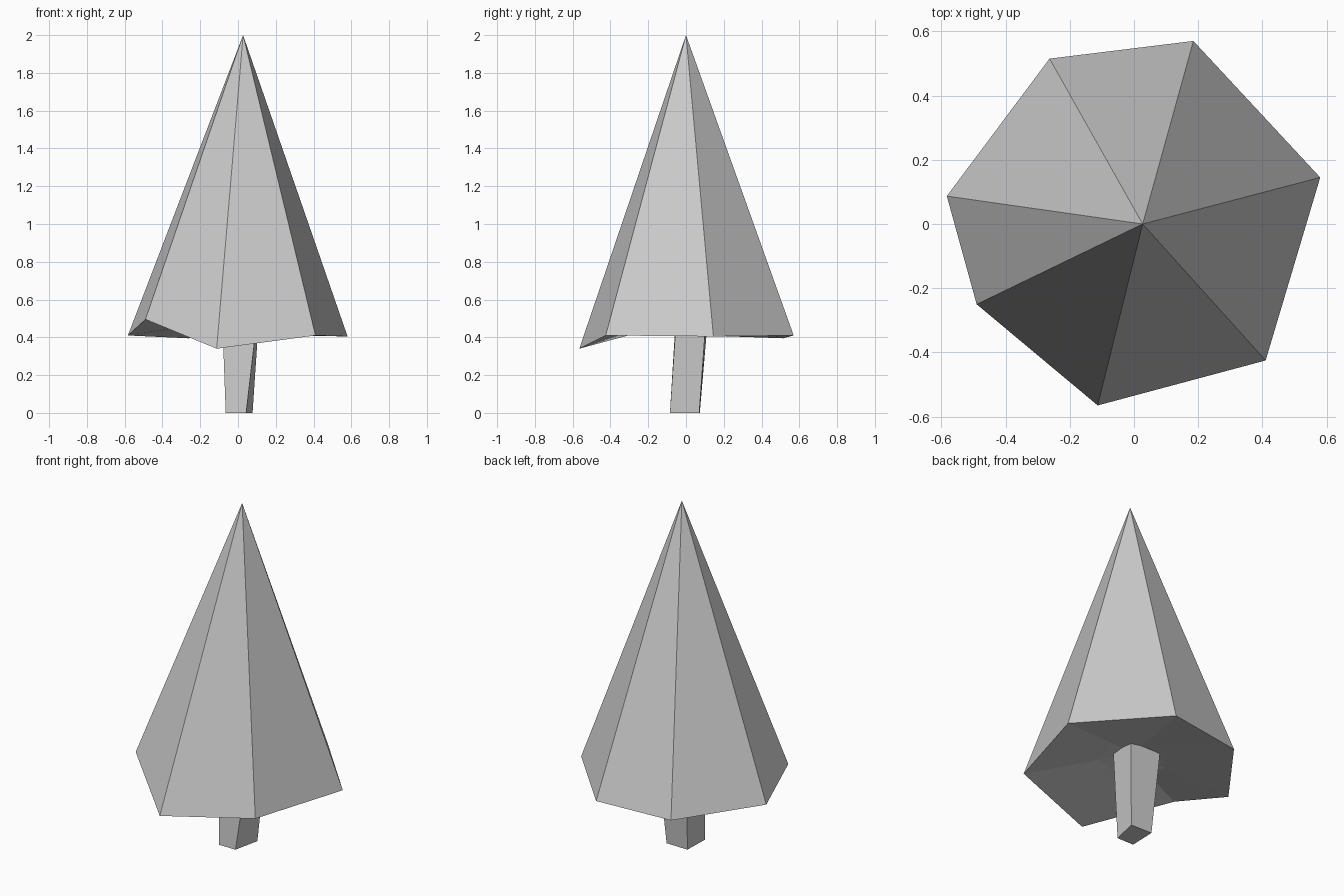
import bpy

if "Cube" in bpy.data.objects:
    bpy.data.objects.remove(bpy.data.objects["Cube"])


def build(name, verts, faces):
    mesh = bpy.data.meshes.new(name)
    mesh.from_pydata(verts, [], faces)
    mesh.update()
    obj = bpy.data.objects.new(name, mesh)
    bpy.context.collection.objects.link(obj)
    return obj


def bridge(a, b, n):
    """Quads between two rings of n points starting at indices a and b."""
    return [(a + i, a + (i + 1) % n, b + (i + 1) % n, b + i) for i in range(n)]


def fan(tip, start, n):
    return [(start + i, start + (i + 1) % n, tip) for i in range(n)]


# Foliage: uneven seven-sided cone with a shallow hollow underneath
rim = [(0.58, 0.145, 0.405), (0.185, 0.57, 0.41), (-0.263, 0.515, 0.395),
       (-0.583, 0.087, 0.41), (-0.49, -0.25, 0.495), (-0.113, -0.565, 0.34),
       (0.41, -0.425, 0.41)]
inner = [(x * 0.33, y * 0.33, 0.47) for x, y, z in rim]
n = len(rim)
verts = rim + inner + [(0.027, 0, 2.0), (0.01, 0, 0.5)]
under = bridge(0, n, n) + fan(2 * n + 1, n, n)
build("foliage", verts, fan(2 * n, 0, n) + [f[::-1] for f in under])

# Trunk: crooked four-sided post, slightly wider at the top
base = [(-0.065, -0.085, 0), (0.043, -0.085, 0), (0.077, 0.07, 0), (-0.06, 0.073, 0)]
top = [(-0.083, -0.055, 0.49), (0.1, -0.052, 0.49), (0.11, 0.105, 0.49), (-0.085, 0.115, 0.49)]
build("trunk", base + top, bridge(0, 4, 4) + [(3, 2, 1, 0), (4, 5, 6, 7)])
